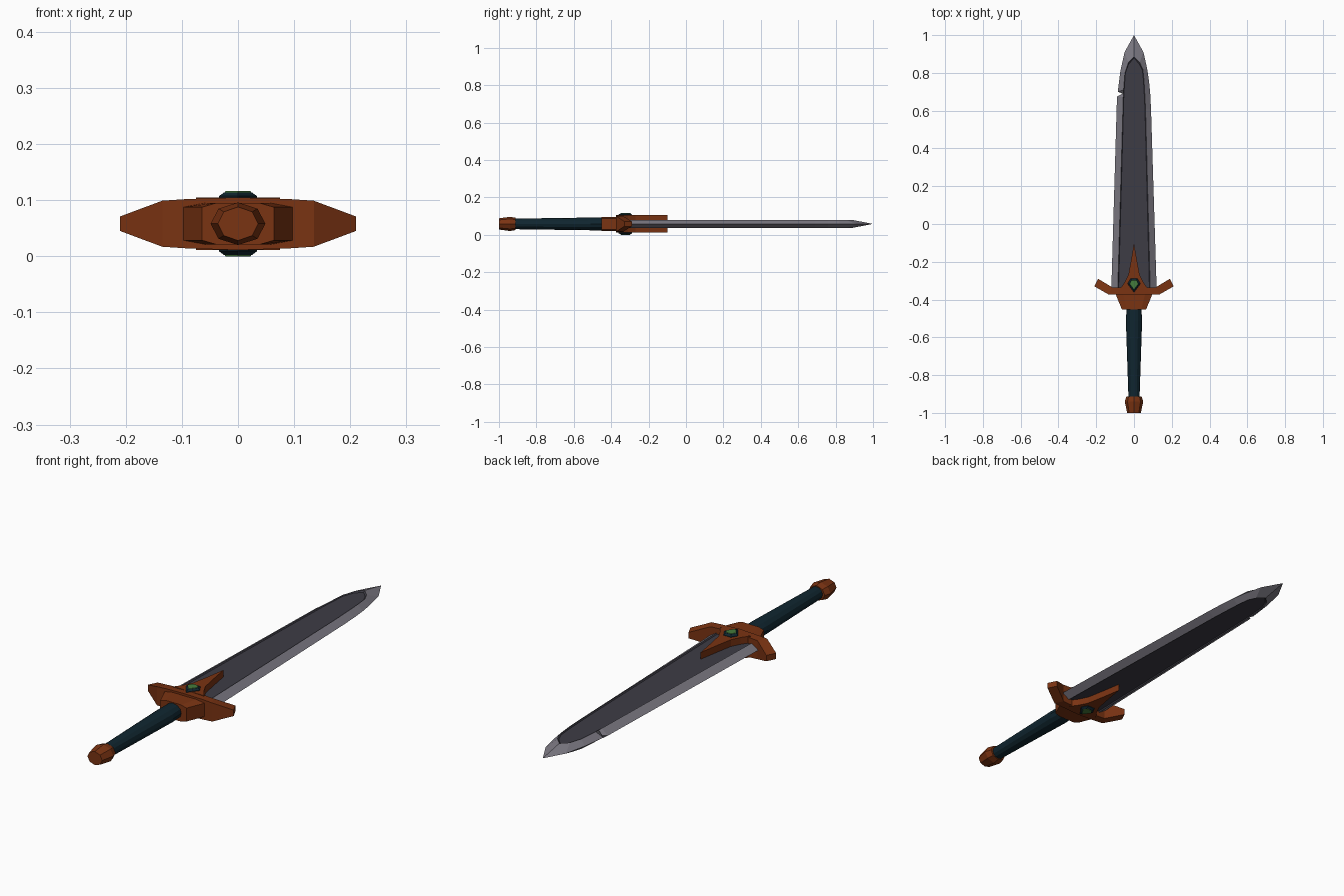
import bpy, bmesh, math

if "Cube" in bpy.data.objects:
    bpy.data.objects.remove(bpy.data.objects["Cube"])

C = 0.058  # height of the sword's mid plane


def material(name, rgb):
    m = bpy.data.materials.new(name)
    m.diffuse_color = (*rgb, 1)
    m.use_nodes = True
    m.node_tree.nodes["Principled BSDF"].inputs["Base Color"].default_value = m.diffuse_color
    return m


COPPER = material("copper", (0.195, 0.033, 0.006))
TEAL = material("dark teal", (0.005, 0.019, 0.029))
STEEL = material("light steel", (0.20, 0.19, 0.225))
DARK = material("dark steel", (0.047, 0.045, 0.06))
GREEN = material("green", (0.06, 0.20, 0.045))


def loft(name, rings, mats, close_start=True, close_end=True, band_mats=None, end_mat=0):
    """Join equal-length rings of points into a flat-shaded solid."""
    bm = bmesh.new()
    vs = [[bm.verts.new(p) for p in r] for r in rings]
    n = len(rings[0])
    for b, (lo, hi) in enumerate(zip(vs, vs[1:])):
        for i in range(n):
            j = (i + 1) % n
            f = bm.faces.new((lo[i], lo[j], hi[j], hi[i]))
            f.material_index = band_mats[b] if band_mats else 0
    if close_start:
        bm.faces.new(vs[0]).material_index = end_mat
    if close_end:
        bm.faces.new(vs[-1]).material_index = end_mat
    bmesh.ops.remove_doubles(bm, verts=bm.verts[:], dist=1e-5)
    bmesh.ops.recalc_face_normals(bm, faces=bm.faces[:])
    me = bpy.data.meshes.new(name)
    bm.to_mesh(me)
    bm.free()
    for m in mats:
        me.materials.append(m)
    ob = bpy.data.objects.new(name, me)
    bpy.context.collection.objects.link(ob)
    return ob


def flat(points, z):
    return [(x, y, z) for x, y in points]


def turned(name, profile, sides, mat):
    """Faceted round part along y; profile holds (y, x radius, z radius)."""
    ang = [2 * math.pi * i / sides for i in range(sides)]
    return loft(name, [[(rx * math.cos(a), y, C + rz * math.sin(a)) for a in ang]
                       for y, rx, rz in profile], [mat])


# Blade: sharp outline with a nick on the left, ridge, slightly sunk dark panel
edge = [(.12, -.345), (.09, .61), (.086, .69), (.079, .76), (.07, .82), (.05, .91), (0, 1.0),
        (-.05, .91), (-.072, .81), (-.086, .70), (-.060, .69), (-.09, .675), (-.12, -.345)]
ridge = [(.086, -.345), (.061, .61), (.057, .69), (.053, .76), (.047, .82), (.03, .855), (0, .885),
         (-.03, .855), (-.048, .80), (-.055, .71), (-.056, .69), (-.057, .67), (-.086, -.345)]
panel = [(x * .95, y - (.008 if y > .8 else 0)) for x, y in ridge]
loft("blade", [flat(panel, C - .017), flat(ridge, C - .022), flat(edge, C),
               flat(ridge, C + .022), flat(panel, C + .017)],
     [STEEL, DARK], band_mats=[1, 0, 0, 1], end_mat=1)

# Cross guard: sections (x, front y, back y, half height), mirrored
half = [(.21, .19, -.33, -.29, .013), (.135, .115, -.373, -.335, .041),
        (.09, .065, -.373, -.335, .044), (0, 0, -.375, -.30, .047)]


def section(s, sign):
    xf, xb, yf, yb, h = s
    return [(sign * xf, yf, C - h), (sign * xb, yb, C - h),
            (sign * xb, yb, C + h), (sign * xf, yf, C + h)]


loft("cross_guard", [section(s, -1) for s in half] + [section(s, 1) for s in half[-2::-1]], [COPPER])

# Pointed langet running up both faces of the blade
spike = [(.075, -.345), (.05, -.31), (.03, -.27), (.015, -.19), (0, -.10)]
spike += [(-x, y) for x, y in spike[-2::-1]]
loft("guard_spike", [flat(spike, C - .047), flat(spike, C + .047)], [COPPER])


# Collar between guard and grip
def collar(y, w, h):
    return [(sx * a * w, y, C + sz * b * h) for sx, sz, a, b in
            [(1, -1, 1, .8), (1, 1, 1, .8), (1, 1, .6, 1), (-1, 1, .6, 1),
             (-1, 1, 1, .8), (-1, -1, 1, .8), (-1, -1, .6, 1), (1, -1, .6, 1)]]


loft("collar", [collar(-.452, .064, .037), collar(-.37, .098, .037)], [COPPER])

# Grip and pommel
turned("grip", [(-.93, .029, .028), (-.51, .043, .034), (-.445, .039, .034)], 12, TEAL)
turned("pommel", [(-1.0, .036, .030), (-.94, .049, .038), (-.912, .040, .033)], 8, COPPER)

# Gem in a dark setting on each face
gem = [(-.034, -.316), (-.018, -.288), (.018, -.288), (.034, -.316), (0, -.362)]


def shrink(k):
    return [(x * k, -.318 + (y + .318) * k) for x, y in gem]


for side, s in (("top", 1), ("bottom", -1)):
    loft("gem_setting_" + side, [flat(gem, C + s * .040), flat(gem, C + s * .049),
                                 flat(shrink(.72), C + s * .056)], [TEAL])
    loft("gem_" + side, [flat(shrink(.70), C + s * .054), flat(shrink(.66), C + s * .058)], [GREEN])
